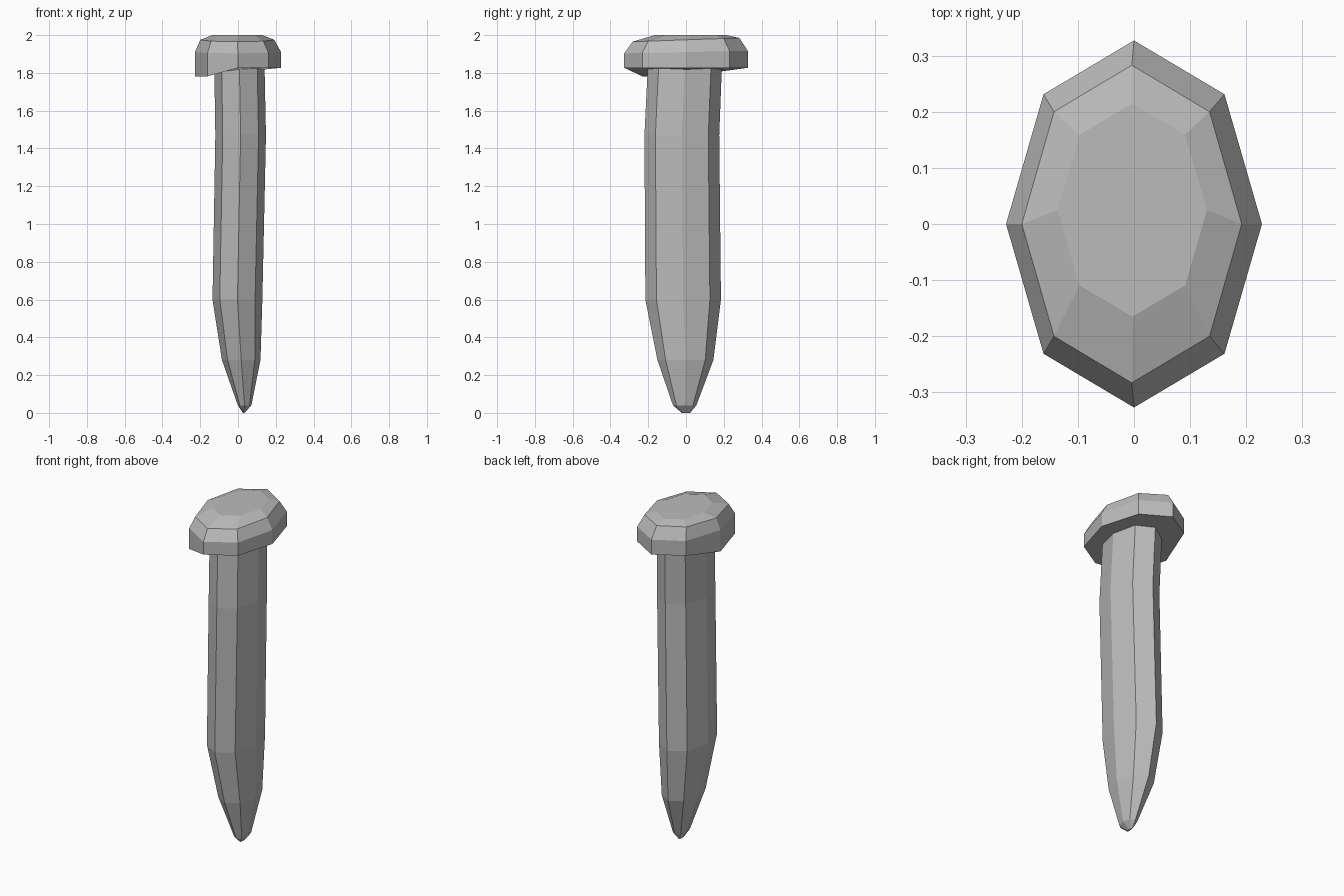
import bpy, bmesh, math

if "Cube" in bpy.data.objects:
    bpy.data.objects.remove(bpy.data.objects["Cube"], do_unlink=True)

iron = bpy.data.materials.new("grey iron")
iron.use_nodes = True
iron.diffuse_color = (0.5, 0.5, 0.5, 1)
iron.node_tree.nodes["Principled BSDF"].inputs["Base Color"].default_value = (0.5, 0.5, 0.5, 1)


def loft(name, rings, sides=8):
    """Join oval rings (cx, cy, rx, ry, z, slope along y) from bottom to top, capped."""
    bm = bmesh.new()
    loops = []
    for cx, cy, rx, ry, z, slope in rings:
        loop = []
        for i in range(sides):
            a = math.tau * i / sides
            y = cy + ry * math.sin(a)
            loop.append(bm.verts.new((cx + rx * math.cos(a), y, z + slope * y)))
        loops.append(loop)
    for low, high in zip(loops, loops[1:]):
        for i in range(sides):
            j = (i + 1) % sides
            bm.faces.new((low[i], low[j], high[j], high[i]))
    bm.faces.new(loops[0][::-1])
    bm.faces.new(loops[-1])
    # Dent the rim of the head downward on its front right
    if name == "head":
        for v in loops[0]:
            if v.co.x < -0.1 and v.co.y < 0.1:
                v.co.z -= 0.045
    bmesh.ops.recalc_face_normals(bm, faces=bm.faces)
    mesh = bpy.data.meshes.new(name)
    bm.to_mesh(mesh)
    bm.free()
    mesh.materials.append(iron)
    obj = bpy.data.objects.new(name, mesh)
    bpy.context.collection.objects.link(obj)
    return obj


# Slightly bent shaft, tapering to a narrow wedge tip
loft("shaft", [
    (0.03, 0, 0.004, 0.022, 0, 0),
    (0.035, -0.007, 0.036, 0.062, 0.04, 0),
    (0.017, -0.003, 0.102, 0.148, 0.28, 0),
    (-0.003, -0.015, 0.132, 0.2, 0.6, 0),
    (0.014, -0.022, 0.134, 0.198, 1.47, 0),
    (0.007, -0.005, 0.133, 0.196, 1.86, 0),
])

# Oval head with a bevelled, slightly tilted crown
loft("head", [
    (0, 0, 0.228, 0.327, 1.827, 0),
    (0, 0, 0.228, 0.327, 1.91, 0.02),
    (-0.004, 0, 0.196, 0.283, 1.975, 0.035),
    (-0.003, 0.025, 0.133, 0.19, 2, 0),
])
